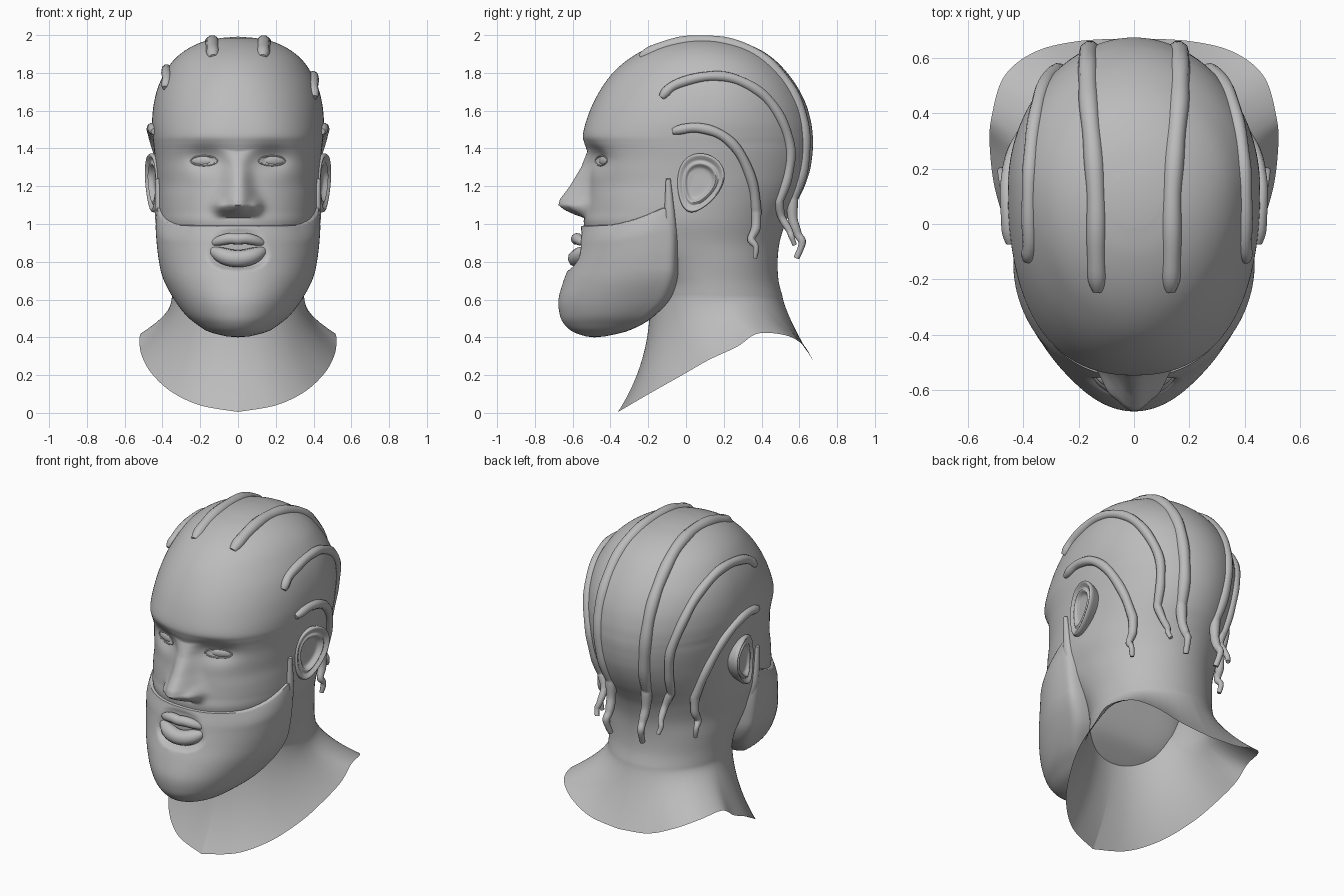
import bpy, bmesh, math
from mathutils import Vector
from mathutils.bvhtree import BVHTree

if "Cube" in bpy.data.objects:
    bpy.data.objects.remove(bpy.data.objects["Cube"])

GREY = bpy.data.materials.new("clay_grey")
GREY.diffuse_color = (0.5, 0.5, 0.5, 1)
GREY.use_nodes = True
GREY.node_tree.nodes["Principled BSDF"].inputs["Base Color"].default_value = GREY.diffuse_color
H = 100  # segments in half a ring


def spline(pts, n):
    """Smooth curve through tuples, n steps per span."""
    out = []
    for i in range(len(pts) - 1):
        a, b, c, d = pts[max(i - 1, 0)], pts[i], pts[i + 1], pts[min(i + 2, len(pts) - 1)]
        for k in range(n):
            t = k / n
            out.append(tuple(q + 0.5 * t * (r - p + t * (2*p - 5*q + 4*r - s + t * (3*(q - r) + s - p)))
                             for p, q, r, s in zip(a, b, c, d)))
    return out + [tuple(pts[-1])]


def clamp(v):
    return min(1, max(0, v))


def lerp_table(tab, v):
    if v <= tab[0][0]:
        return tab[0][1]
    for (a, p), (b, q) in zip(tab, tab[1:]):
        if v <= b:
            return p + (q - p) * (v - a) / (b - a)
    return tab[-1][1]


def finish(obj):
    obj.data.materials.append(GREY)
    bpy.ops.object.select_all(action='DESELECT')
    obj.select_set(True)
    bpy.context.view_layer.objects.active = obj
    if obj.type == 'CURVE':
        bpy.ops.object.convert(target='MESH')
    bpy.ops.object.shade_smooth_by_angle(angle=math.radians(60))


def mesh(name, verts, faces):
    me = bpy.data.meshes.new(name)
    me.from_pydata(verts, [], faces)
    bm = bmesh.new()
    bm.from_mesh(me)
    bmesh.ops.recalc_face_normals(bm, faces=bm.faces)
    bm.to_mesh(me)
    bm.free()
    obj = bpy.data.objects.new(name, me)
    bpy.context.collection.objects.link(obj)
    finish(obj)


def loft(rings, start=None, end=None):
    """Bridge closed rings, with optional poles."""
    n = len(rings[0])
    verts = [p for r in rings for p in r]
    faces = [(j*n + i, j*n + (i+1) % n, (j+1)*n + (i+1) % n, (j+1)*n + i)
             for j in range(len(rings) - 1) for i in range(n)]
    for pole, base in ((start, 0), (end, (len(rings) - 1) * n)):
        if pole:
            verts.append(pole)
            faces += [(base + i, base + (i+1) % n, len(verts) - 1) for i in range(n)]
    return verts, faces


def ring(z, yf, yb, w, yw, pf, pb):
    """Egg-shaped section: front and back halves have their own roundness."""
    out = []
    for i in range(2 * H):
        u, sg = (i / H, 1) if i <= H else (2 - i / H, -1)
        th = math.pi * u ** 1.2
        s, c = abs(math.sin(th)), math.cos(th)
        e = 2 / (pf if c > 0 else pb)
        depth = (yf - yw) if c > 0 else (yb - yw)
        out.append((sg * w * s ** e, yw + depth * abs(c) ** e, z))
    return out


def tube(name, pts, radii, closed=False):
    cu = bpy.data.curves.new(name, 'CURVE')
    cu.dimensions = '3D'
    cu.bevel_depth = 1
    cu.bevel_resolution = 3
    cu.use_fill_caps = True
    sp = cu.splines.new('POLY')
    sp.points.add(len(pts) - 1)
    for p, co, r in zip(sp.points, pts, radii):
        p.co = (*co, 1)
        p.radius = r
    sp.use_cyclic_u = closed
    obj = bpy.data.objects.new(name, cu)
    bpy.context.collection.objects.link(obj)
    finish(obj)


# Head and neck: z, front y, back y, half width, widest y, front roundness
HEAD = [(.62, -.19, .51, .35, .15, 2), (.7, -.2, .49, .355, .13, 2.1), (.8, -.3, .485, .37, .1, 2.2),
        (.9, -.5, .495, .39, .04, 2.3), (1.0, -.54, .525, .415, .01, 2.3), (1.07, -.532, .56, .422, .01, 2.3),
        (1.14, -.522, .6, .424, .03, 2.35), (1.21, -.514, .632, .427, .06, 2.35), (1.28, -.512, .655, .432, .08, 2.4),
        (1.34, -.516, .666, .438, .1, 2.4), (1.39, -.526, .671, .444, .11, 2.4), (1.43, -.539, .673, .448, .11, 2.4),
        (1.47, -.546, .671, .452, .12, 2.4), (1.54, -.53, .662, .455, .13, 2.3), (1.63, -.496, .637, .447, .14, 2.2),
        (1.72, -.447, .593, .425, .14, 2.1), (1.8, -.387, .536, .388, .13, 2), (1.87, -.308, .468, .338, .12, 2),
        (1.925, -.215, .387, .27, .1, 2), (1.965, -.11, .285, .185, .09, 2), (1.985, -.01, .18, .09, .085, 2)]
RIM = [(0, -.36, .005), (.2, -.3, .04), (.35, -.18, .11), (.45, -.02, .2), (.5, .12, .28), (.52, .27, .35),
       (.515, .38, .42), (.47, .53, .41), (.36, .62, .36), (.2, .66, .3), (0, .67, .28)]
NOSE = [(1.03, -.53), (1.05, -.59), (1.075, -.645), (1.1, -.675), (1.13, -.668), (1.2, -.615),
        (1.3, -.555), (1.38, -.524), (1.43, -.5)]
NOSE_W = [(1.03, .08), (1.1, .088), (1.15, .08), (1.22, .066), (1.32, .055), (1.42, .07)]


def sculpt(p):
    """Press in the eye sockets, raise the nose and its wings."""
    x, y, z = p
    if y > -.2:
        return p
    y += .045 * math.exp(-((abs(x) - .18) / .1) ** 2 - ((z - 1.35) / .065) ** 2)
    if 1.0 < z < 1.43:
        f = math.exp(-(abs(x) / lerp_table(NOSE_W, z)) ** 2.4)
        y += min(0, lerp_table(NOSE, z) - y) * f
        y -= .04 * math.exp(-((abs(x) - .095) / .032) ** 2 - ((z - 1.092) / .036) ** 2)
    return (x, y, z)


neck_top = ring(*HEAD[0], 2)
rim_half = spline(RIM, 20)
neck = []
for k in range(24):
    t = 1 - k / 24
    row = []
    for i, p in enumerate(neck_top):
        u, sg = (i / H, 1) if i <= H else (2 - i / H, -1)
        u = u ** 1.2
        q = rim_half[min(200, round(u * 200))]
        f = t ** (2.3 - 1.0 * u)
        row.append((p[0] + (sg * q[0] - p[0]) * f, p[1] + (q[1] - p[1]) * f, p[2] + (q[2] - p[2]) * t))
    neck.append(row)
rows = neck + [[sculpt(p) for p in ring(*lv, 2)] for lv in spline(HEAD, 7)]
hv, hf = loft(rows, end=(0, .085, 1.992))
mesh("head", hv, hf)
skin = BVHTree.FromPolygons([Vector(v) for v in hv], hf)


def on_side(y, z, s, lift=0):
    """Point on the head seen from the side s."""
    co = skin.ray_cast(Vector((2 * s, y, z)), Vector((-s, 0, 0)))[0]
    if co is None:
        co = skin.find_nearest(Vector((.15 * s, y, z)))[0]
    return co + Vector((co.x, co.y - .08, 0)).normalized() * lift


# Beard: z, front y, back y, half width
BEARD = [(.405, -.53, -.43, .06), (.43, -.6, -.32, .155), (.47, -.645, -.23, .22), (.52, -.668, -.16, .278),
         (.6, -.675, -.08, .338), (.7, -.648, -.04, .392), (.8, -.61, -.03, .421), (.9, -.582, -.03, .435),
         (.985, -.572, -.05, .438)]


def beard_point(p):
    """Raise the edge towards the ears, sink the mouth opening, settle the top edge on the face."""
    x, y, z = p
    k = clamp((z - .9) / .085) ** 2
    m = (abs(x) / .155) ** 2.5 + (abs(z - .867) / .1) ** 2.5
    if y < -.3:
        y += max(0, -.555 - y) * clamp((1.35 - m) / .6)
    lift = .1 * clamp((y + .42) / .3) ** 1.4 * clamp((z - .75) / .24)
    v = Vector((x, y, z + lift))
    co = skin.find_nearest(v)[0]
    out = Vector((co.x, co.y - .05, 0)).normalized()
    return tuple(v.lerp(co + out * .012, .85 * k))


brows = [[beard_point(p) for p in ring(z, yf, yb, w, yb + .2 * (yf - yb), 2, 5)]
         for z, yf, yb, w in spline(BEARD, 9)]
brows.append([(x * .95, -.2 + (y + .2) * .95, z + .004) for x, y, z in brows[-1]])
mesh("beard", *loft(brows, (0, -.485, .4)))

# Lips
for name, zc, ze, r in (("upper_lip", .926, .895, .03), ("lower_lip", .817, .865, .046)):
    pts, rad = [], []
    for i in range(33):
        a = i / 16 - 1
        dip = .006 * math.exp(-(a / .2) ** 2) if name == "upper_lip" else 0
        pts.append((.14 * a, -.58 + .045 * a * a, zc + (ze - zc) * a * a - dip))
        rad.append(r * (1 - .6 * a ** 4))
    tube(name, pts, rad)

# Braids: y, z seen from the side, then hanging tails in x, y, z
TEMPLE = ([(-.13, 1.67), (-.06, 1.735), (.1, 1.78), (.25, 1.77), (.4, 1.69), (.5, 1.56), (.55, 1.4),
           (.535, 1.25), (.49, 1.12)], [(.21, .505, 1.04), (.21, .545, .97), (.22, .56, .93), (.21, .575, .89)])
EAR_SIDE = ([(-.07, 1.49), (.05, 1.51), (.18, 1.475), (.28, 1.38), (.35, 1.22), (.37, 1.07)],
            [(.32, .37, .98), (.325, .345, .92), (.33, .37, .88), (.32, .365, .82)])
CROWN = [(.13, -.24, 1.88), (.135, -.1, 1.94), (.14, .1, 1.98), (.15, .3, 1.93), (.165, .47, 1.82),
         (.17, .58, 1.68), (.165, .63, 1.5), (.15, .63, 1.3), (.13, .58, 1.13)]
CROWN_TAIL = [(.12, .565, 1.03), (.115, .59, .95), (.12, .615, .9), (.11, .585, .82)]


def braid(name, root, tail, r):
    path = root + spline([tuple(root[-1])] + tail, 6)[1:]
    n = len(path) - 1
    rad = []
    for i in range(n + 1):
        t = i / n
        wob = 1 + .04 * math.sin(i * .9)
        rad.append(r * wob * min(1, .6 + i * .15) * (1 - .55 * max(0, (t - .6) / .4)))
    tube(name, path, rad)


for s, side in ((1, "right"), (-1, "left")):
    for name, (root, tail), rise in (("temple_braid", TEMPLE, .05), ("ear_braid", EAR_SIDE, 0)):
        line = spline(root, 6)
        pts = [on_side(y, z + (rise * (1 - i / len(line)) if s < 0 else 0), s, .002)
               for i, (y, z) in enumerate(line)]
        braid(f"{name}_{side}", pts, [(s * x, y, z) for x, y, z in tail], .027)
    pts = []
    for x, y, z in spline(CROWN, 6):
        co = skin.find_nearest(Vector((s * x, y, z)))[0]
        pts.append(co - (co - Vector((0, .1, 1.4))).normalized() * .01)
    braid(f"crown_braid_{side}", pts, [(s * x, y, z) for x, y, z in CROWN_TAIL], .035)

    # Sideburn running down into the beard
    pts = [on_side(-.092 + .004 * t, 1.24 - .34 * t, s, .006 - .025 * t) for t in (i / 16 for i in range(17))]
    tube(f"sideburn_{side}", pts, [.013 + .03 * i / 16 for i in range(17)])

    # Ear: radial profile of radius and outward height, rim fading towards the face
    prof = spline([(.06, 0), (.4, 0), (.54, .006), (.66, .028), (.76, .018), (.87, .03), (.95, .036),
                   (1, .022), (.97, 0), (.82, -.06)], 3)
    rows = []
    for r, h in prof:
        row = []
        for i in range(48):
            t = 2 * math.pi * i / 48
            b = .16 * r * math.sin(t)
            a = .118 * r * math.cos(t) * (1 + .28 * math.sin(t))
            y, z = a * .94 + b * .34, b * .94 - a * .34
            hh = h * (1 - .45 * max(0, -math.cos(t))) if h > 0 else h
            row.append((s * (.434 + .15 * a + .08 * b + hh), .068 + y, 1.215 + z))
        rows.append(row)
    mesh(f"ear_{side}", *loft(rows, start=(s * .434, .068, 1.215)))

    # Eye and thin lids set into the socket
    hit = skin.ray_cast(Vector((.18 * s, -2, 1.335)), Vector((0, 1, 0)))[0]
    bpy.ops.mesh.primitive_uv_sphere_add(segments=32, ring_count=16, location=hit + Vector((0, .016, 0)),
                                         rotation=(0, 0, s * .35))
    eye = bpy.context.object
    eye.name = f"eye_{side}"
    eye.scale = (.08, .026, .032)
    finish(eye)
    lid = []
    for i in range(40):
        t = 2 * math.pi * i / 40
        x, z = s * (.18 + .07 * math.cos(t)), 1.335 + .026 * math.sin(t)
        lid.append(skin.ray_cast(Vector((x, -2, z)), Vector((0, 1, 0)))[0])
    tube(f"eyelid_{side}", lid, [.004] * 40, True)
